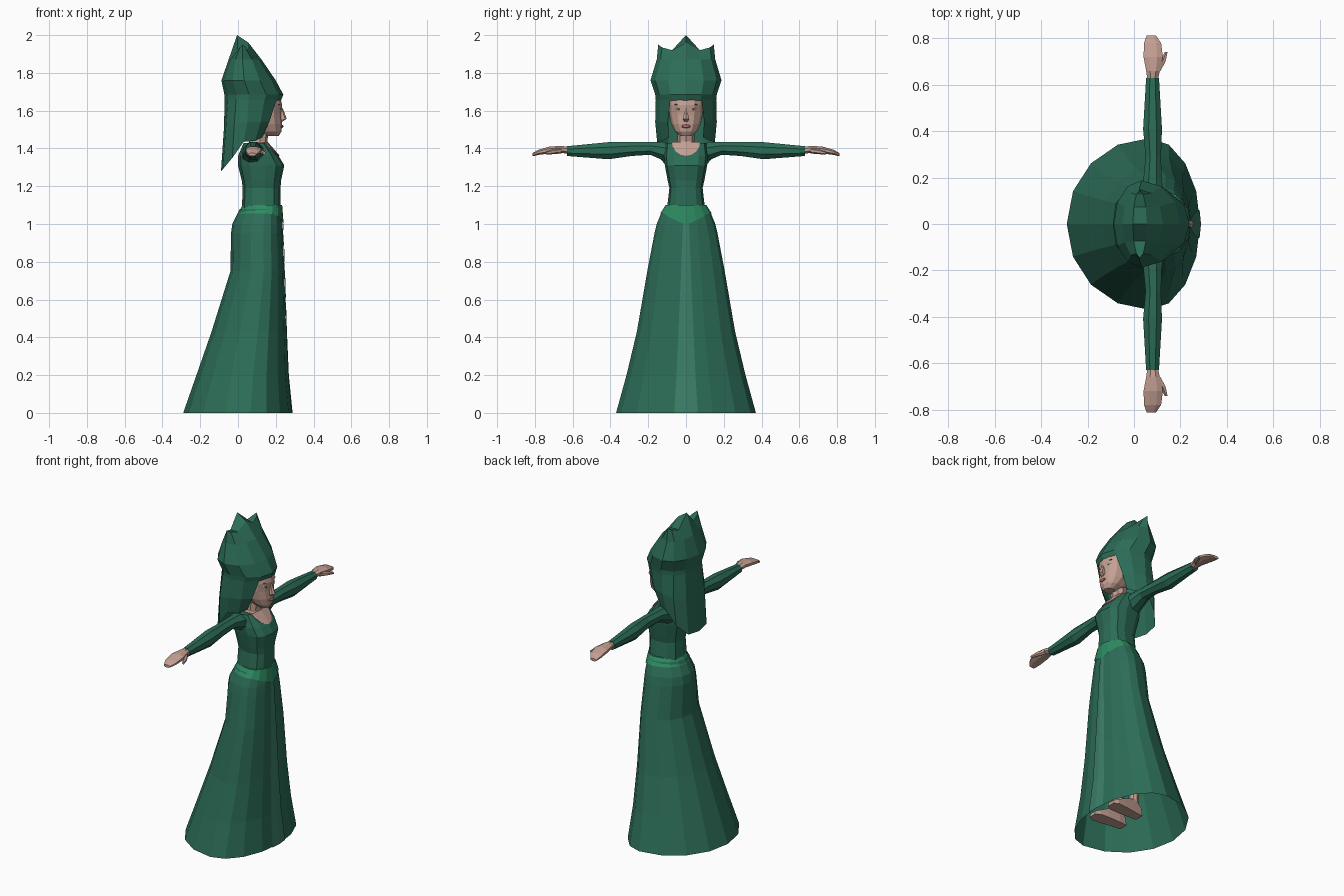
import bpy, bmesh, math
from mathutils import Matrix

if "Cube" in bpy.data.objects:
    bpy.data.objects.remove(bpy.data.objects["Cube"])


def material(name, r, g, b):
    m = bpy.data.materials.new(name)
    m.diffuse_color = (r, g, b, 1)
    m.use_nodes = True
    m.node_tree.nodes["Principled BSDF"].inputs["Base Color"].default_value = m.diffuse_color
    return m


GREEN = material("dress_green", .025, .15, .095)
BELT = material("belt_green", .026, .26, .12)
PANEL = material("panel_green", .045, .21, .14)
SKIN = material("skin", .55, .35, .29)
WHITE = material("eye_white", .75, .75, .7)
IRIS = material("iris_green", .06, .3, .1)
LIP = material("lip_red", .5, .15, .14)
DARK = material("brow_brown", .2, .09, .06)


def finish(name, bm, mat, mirror=False):
    bmesh.ops.recalc_face_normals(bm, faces=bm.faces)
    me = bpy.data.meshes.new(name)
    bm.to_mesh(me)
    bm.free()
    me.materials.append(mat)
    ob = bpy.data.objects.new(name, me)
    bpy.context.collection.objects.link(ob)
    if mirror:
        mod = ob.modifiers.new("mirror", 'MIRROR')
        mod.use_axis = (False, True, False)
    return ob


def loft(name, rings, mat, closed=True, caps=True, mirror=False):
    """Skin a list of equally long point rings."""
    bm = bmesh.new()
    rows = [[bm.verts.new(p) for p in r] for r in rings]
    n = len(rows[0])
    for a, b in zip(rows, rows[1:]):
        for i in range(n if closed else n - 1):
            j = (i + 1) % n
            bm.faces.new((a[i], a[j], b[j], b[i]))
    if closed and caps:
        bm.faces.new(rows[0][::-1])
        bm.faces.new(rows[-1])
    return finish(name, bm, mat, mirror)


def spow(v, p):
    return math.copysign(abs(v) ** p, v)


def ring_z(z, xb, xf, w, n=12, frac=.6, p=1.0):
    """Horizontal ring from back xb to front xf, half width w."""
    cx = xb + frac * (xf - xb)
    pts = []
    for i in range(n):
        c, s = math.cos(2 * math.pi * i / n), math.sin(2 * math.pi * i / n)
        c = 0 if abs(c) < 1e-6 else spow(c, p)
        s = 0 if abs(s) < 1e-6 else spow(s, p)
        pts.append((cx + c * ((xf - cx) if c > 0 else (cx - xb)), w * s, z))
    return pts


def ring_y(y, cx, rx, cz, rz, n=8):
    """Ring around the y axis, for arms and hands."""
    return [(cx + rx * math.cos(2 * math.pi * (i + .5) / n), y,
             cz + rz * math.sin(2 * math.pi * (i + .5) / n)) for i in range(n)]


def ball(name, loc, size, mat, mirror=False):
    bm = bmesh.new()
    bmesh.ops.create_uvsphere(bm, u_segments=8, v_segments=6, radius=1,
                              matrix=Matrix.Translation(loc) @ Matrix.Diagonal((*size, 1)))
    return finish(name, bm, mat, mirror)


# skirt, open at the hem
SKIRT = [(0, -.29, .285, .37), (.2, -.22, .265, .315), (.43, -.14, .255, .26),
         (.75, -.04, .245, .205), (.95, -.037, .238, .167), (1.0, -.03, .236, .155),
         (1.08, .01, .228, .122)]
loft("skirt", [ring_z(*r, n=16, frac=.62) for r in SKIRT], GREEN, caps=False)

# lighter front panel of the skirt
half = [.062, .05, .04, .026, .018, .015]
loft("skirt_panel", [[(r[2] + .004 - .1 * h, -h, r[0]), (r[2] + .004, 0, r[0]),
                      (r[2] + .004 - .1 * h, h, r[0])] for r, h in zip(SKIRT, half)],
     PANEL, closed=False)

# belt with a pointed front
top = ring_z(1.10, .025, .234, .108, n=16)
low = [(x, y, 1.055 - (.06 * (1 - abs(y) / .13) if x > .15 else 0))
       for x, y, z in ring_z(1.055, -.003, .242, .137, n=16)]
inner = ring_z(1.10, .04, .215, .08, n=16)
loft("belt", [low, top, inner], BELT, caps=False)

# bodice
BODICE = [(1.07, .02, .225, .102), (1.19, .025, .225, .088), (1.23, .02, .228, .097),
          (1.31, .0, .245, .112), (1.36, .0, .215, .116), (1.43, .03, .155, .108)]
loft("bodice", [ring_z(*r, p=.8) for r in BODICE], GREEN)

# scooped neckline: skin shell trimmed to a round opening
chest = loft("neckline_skin", [ring_z(z + .003, b - .003, f + .004, w + .003, p=.8)
                               for z, b, f, w in BODICE], SKIN)
bm = bmesh.new()
bmesh.ops.create_cone(bm, cap_ends=True, segments=16, radius1=.076, radius2=.076, depth=.3,
                      matrix=Matrix.Translation((.22, 0, 1.437)) @ Matrix.Rotation(math.pi / 2, 4, 'Y'))
cutter = finish("neckline_cutter", bm, SKIN)
cutter.hide_render = True
cutter.hide_viewport = True
mod = chest.modifiers.new("opening", 'BOOLEAN')
mod.operation, mod.solver, mod.object = 'INTERSECT', 'EXACT', cutter

# sleeves, hands and thumbs
loft("sleeve", [ring_y(*r) for r in [
    (.08, .08, .06, 1.37, .058), (.12, .08, .055, 1.385, .052), (.19, .08, .043, 1.40, .036),
    (.29, .083, .036, 1.397, .04), (.41, .08, .044, 1.388, .049), (.63, .08, .03, 1.386, .028)]],
    GREEN, mirror=True)
loft("hand", [ring_y(*r) for r in [
    (.61, .08, .022, 1.388, .02), (.66, .082, .032, 1.395, .02), (.72, .083, .045, 1.392, .02),
    (.78, .08, .04, 1.38, .015), (.812, .075, .022, 1.367, .009)]], SKIN, mirror=True)
loft("thumb", [ring_y(*r, n=6) for r in [
    (.66, .10, .016, 1.388, .015), (.70, .122, .016, 1.383, .013), (.742, .139, .007, 1.375, .008)]],
    SKIN, mirror=True)

# neck and head
loft("neck", [ring_z(1.39, .04, .165, .055, n=8), ring_z(1.44, .06, .155, .045, n=8),
              ring_z(1.53, .06, .17, .045, n=8)], SKIN)
loft("head", [ring_z(*r) for r in [
    (1.465, .14, .215, .03), (1.49, .09, .23, .058), (1.53, .04, .234, .078),
    (1.58, .03, .23, .088), (1.63, .03, .234, .09), (1.70, .03, .215, .09)]], SKIN)
loft("nose", [ring_z(1.615, .21, .236, .006, n=6), ring_z(1.557, .21, .258, .018, n=6),
              ring_z(1.543, .21, .236, .012, n=6)], SKIN)
ball("lips", (.232, 0, 1.517), (.009, .024, .009), LIP)
ball("eye", (.213, .038, 1.608), (.01, .019, .009), WHITE, True)
ball("iris", (.218, .038, 1.608), (.0075, .008, .008), IRIS, True)
ball("brow", (.216, .04, 1.632), (.008, .022, .003), DARK, True)

# tall headdress with three peaks
hat = [ring_z(*r, frac=.42) for r in [
    (1.655, -.07, .228, .16), (1.685, -.072, .24, .163), (1.76, -.088, .2, .188),
    (1.87, -.05, .125, .155)]]
peak = []
for x, y, z in ring_z(1.95, -.005, .055, .147, frac=.5):
    a = abs(y)
    z = 1.95 if a > .14 else 1.935 if a > .1 else 1.92 if a > .01 else (2.0 if x < .02 else 1.96)
    peak.append((x, y, z))
bm_hat = loft("headdress", hat + [peak], GREEN, caps=False)
half_n = 6
pairs = [[peak[i % 12], peak[(half_n - i) % 12]] for i in range(3, -4, -1)]
loft("headdress_top", pairs, GREEN, closed=False)

# veil falling from the headdress, open around the face
loft("veil", [
    [(.206, .082, 1.66), (.14, .14, 1.66), (.055, .16, 1.66), (-.01, .14, 1.66),
     (-.054, .082, 1.66), (-.07, 0, 1.66)],
    [(.165, .096, 1.54), (.12, .14, 1.54), (.05, .163, 1.54), (-.02, .152, 1.52),
     (-.065, .092, 1.5), (-.075, 0, 1.5)],
    [(.13, .09, 1.46), (.09, .125, 1.44), (.03, .153, 1.435), (-.03, .14, 1.35),
     (-.08, .09, 1.29), (-.09, 0, 1.28)]], GREEN, closed=False, mirror=True)


# feet and lower legs under the skirt
def ring_x(x, cy, ry, h):
    return [(x, cy - ry, .005), (x, cy + ry, .005), (x, cy + ry * .7, h), (x, cy - ry * .7, h)]


loft("foot", [ring_x(.02, .07, .028, .06), ring_x(.07, .07, .033, .1), ring_x(.15, .075, .04, .07),
              ring_x(.21, .08, .042, .04), ring_x(.24, .08, .025, .025)], SKIN, mirror=True)
leg = [(.07, .025), (.3, .045), (.5, .045), (.9, .065)]
loft("leg", [[(x + .06, y + .07, z) for x, y, z in ring_z(z0, -r, r, r, n=8, frac=.5)]
             for z0, r in leg], SKIN, mirror=True)
